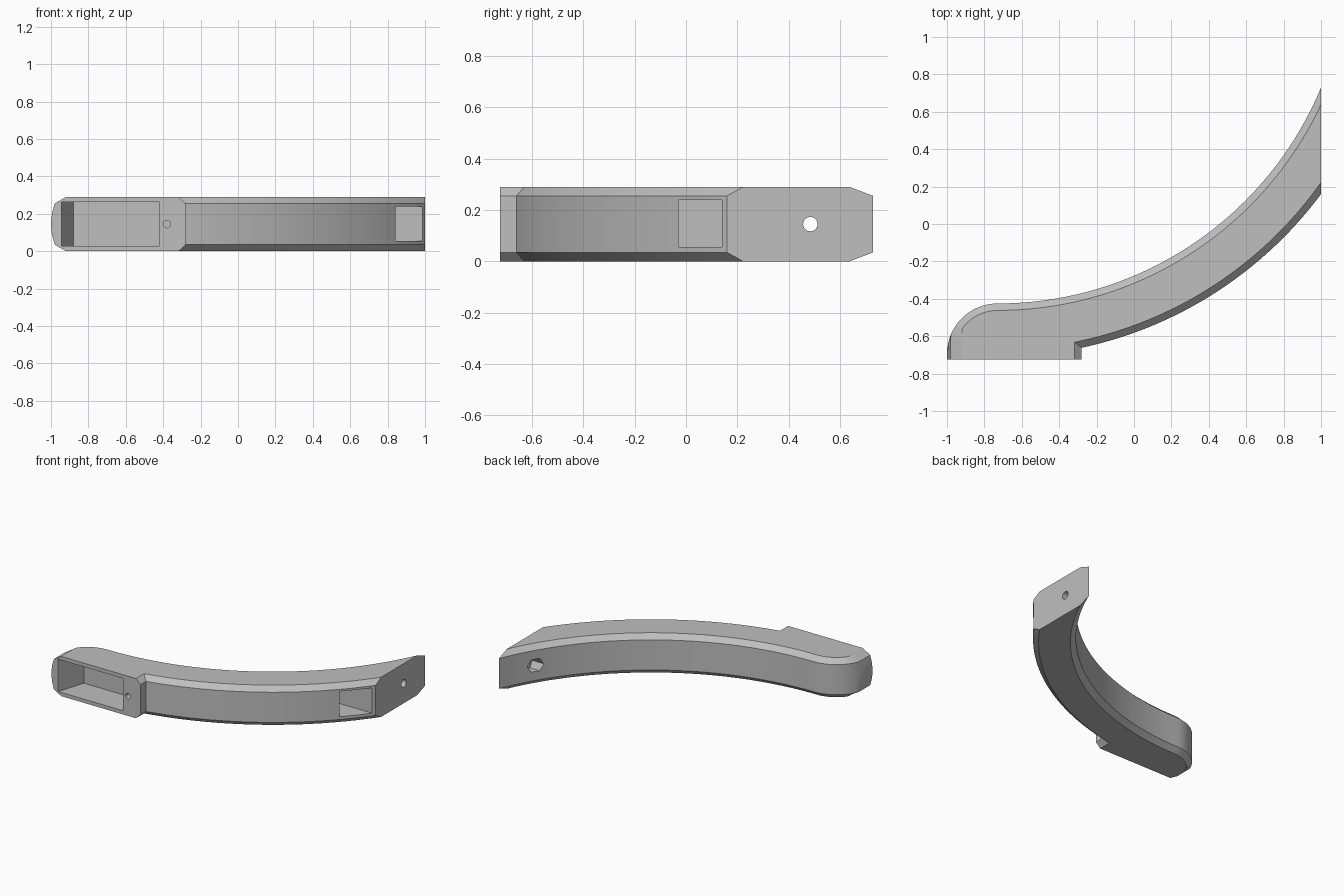
import bpy, bmesh, math
from mathutils import Vector

if "Cube" in bpy.data.objects:
    bpy.data.objects.remove(bpy.data.objects["Cube"], do_unlink=True)

grey = bpy.data.materials.new("light_grey_plastic")
grey.use_nodes = True
COLOR = (0.52, 0.52, 0.52, 1)
grey.diffuse_color = COLOR
grey.node_tree.nodes["Principled BSDF"].inputs["Base Color"].default_value = COLOR

# Shared dimensions
CX, CY = -0.73, 1.448          # centre of both long arcs
R_BACK, R_FRONT = 1.873, 2.157
R_TIP = 0.27                   # rounded tip radius
FRONT_Y, LUG_X = -0.725, -0.28
MID_Z = 0.145


def arc(cx, cy, r, a0, a1, n):
    return [(cx + r * math.cos(a0 + (a1 - a0) * i / n),
             cy + r * math.sin(a0 + (a1 - a0) * i / n)) for i in range(n + 1)]


def outline(d):
    """Plan of the arm with its curved sides moved inwards by d."""
    rb, rf = R_BACK + d, R_FRONT - d
    down = -math.pi / 2
    pts = [(-1 + d, FRONT_Y)]
    pts += arc(CX, CY - R_BACK - R_TIP, R_TIP - d, math.pi, -down, 16)
    pts += arc(CX, CY, rb, down, -math.acos((1 - CX) / rb), 48)[1:]
    pts += arc(CX, CY, rf, -math.acos((1 - CX) / rf),
               -math.acos((LUG_X - d - CX) / rf), 48)
    return pts + [(LUG_X - d, FRONT_Y)]


def loft(name, loops):
    """Closed solid through loops of equal length."""
    bm = bmesh.new()
    rings = [[bm.verts.new(p) for p in loop] for loop in loops]
    n = len(rings[0])
    for a, b in zip(rings, rings[1:]):
        for i in range(n):
            j = (i + 1) % n
            bm.faces.new((a[i], a[j], b[j], b[i]))
    bm.faces.new(rings[0][::-1])
    bm.faces.new(rings[-1])
    bmesh.ops.remove_doubles(bm, verts=bm.verts, dist=0.00001)
    bmesh.ops.recalc_face_normals(bm, faces=bm.faces)
    mesh = bpy.data.meshes.new(name)
    bm.to_mesh(mesh)
    bm.free()
    obj = bpy.data.objects.new(name, mesh)
    bpy.context.collection.objects.link(obj)
    mesh.materials.append(grey)
    return obj


def prism(name, pts, z0, z1):
    return loft(name, [[(x, y, z) for x, y in pts] for z in (z0, z1)])


def rod(name, start, axis, length, radius, sides):
    """Straight rod with its first corner pointing sideways."""
    axis = Vector(axis)
    up = Vector((0, 0, 1))
    side = axis.cross(up)
    ring = [side * (radius * math.cos(math.tau * i / sides)) +
            up * (radius * math.sin(math.tau * i / sides)) for i in range(sides)]
    return loft(name, [[Vector(start) + axis * t + p for p in ring] for t in (0, length)])


# Arm body: chamfered edges, tip bulging sideways at mid height
levels = [(0, 0.037, -0.92), (0.035, 0, -0.98), (0.09, 0, -0.995), (MID_Z, 0, -1),
          (0.2, 0, -0.995), (0.255, 0, -0.98), (0.29, 0.037, -0.92)]
arm = loft("curved_arm", [[(max(x, tip), y, z) for x, y in outline(d)]
                          for z, d, tip in levels])

# Cutters: front pocket, strap slot, bolt hole, nut recess, pilot hole
cutters = [
    prism("front_pocket_cutter", [(-0.951, -0.745), (-0.42, -0.745),
                                  (-0.42, -0.52), (-0.88, -0.52)], 0.027, 0.263),
    prism("strap_slot_cutter", [(0.68, -0.03), (1.1, -0.03),
                                (1.1, 0.14), (0.68, 0.14)], 0.055, 0.24),
    rod("bolt_hole_cutter", (0.7, 0.485, MID_Z), (1, 0, 0), 0.4, 0.028, 32),
    rod("nut_recess_cutter", (0.7, 0.485, MID_Z), (1, 0, 0), 0.24, 0.052, 6),
    rod("pilot_hole_cutter", (-0.38, -0.8, MID_Z), (0, 1, 0), 0.28, 0.02, 24),
]
bpy.context.view_layer.objects.active = arm
for cutter in cutters:
    cutter.hide_render = True
    mod = arm.modifiers.new(cutter.name, "BOOLEAN")
    mod.operation = "DIFFERENCE"
    mod.solver = "EXACT"
    mod.object = cutter
    bpy.ops.object.modifier_apply(modifier=mod.name)
for cutter in cutters:
    bpy.data.objects.remove(cutter, do_unlink=True)

# Smooth the long curves, keep chamfers crisp
bpy.ops.object.select_all(action="DESELECT")
arm.select_set(True)
bpy.ops.object.shade_smooth_by_angle(angle=math.radians(20))
